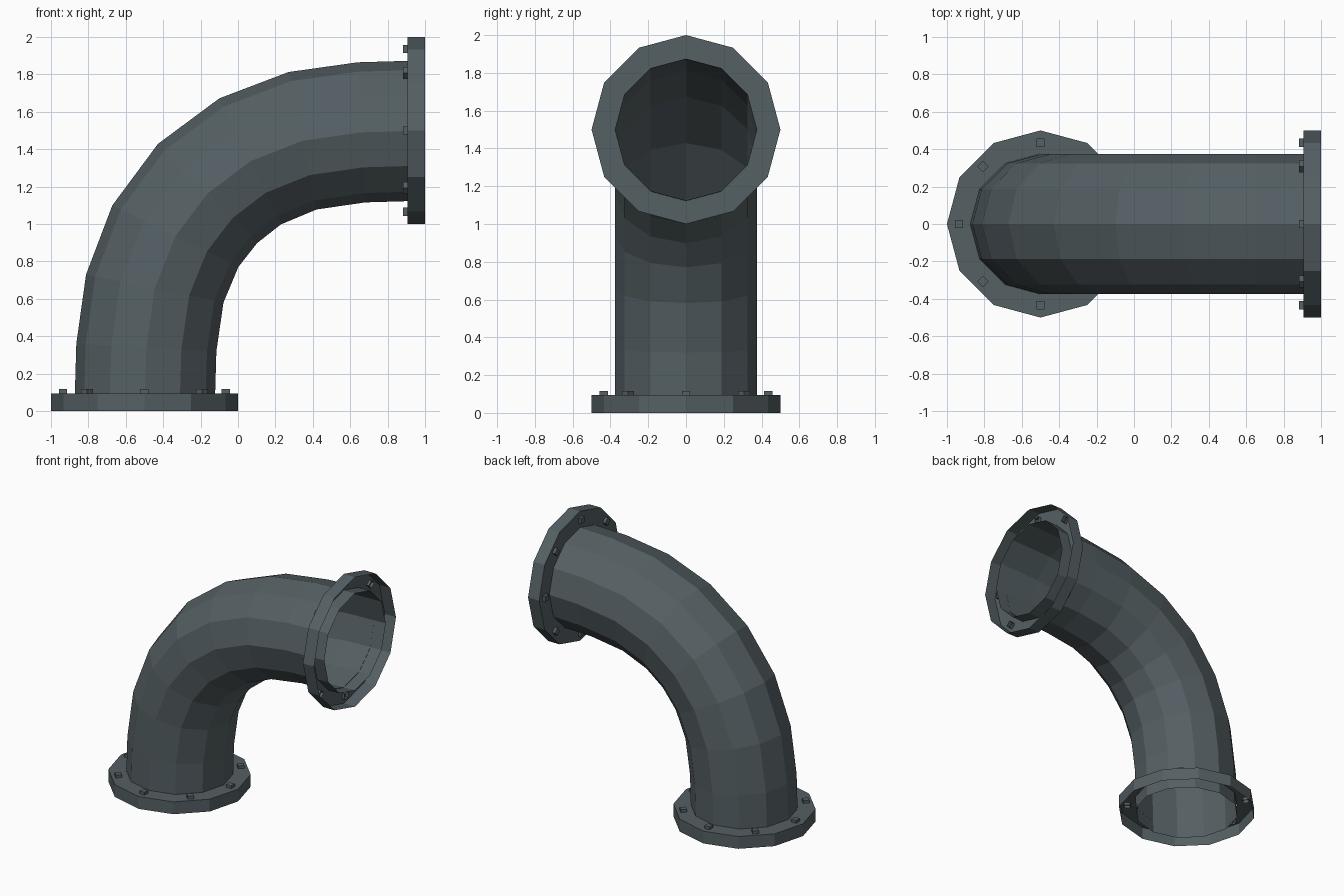
import bpy, bmesh
from math import sin, cos, pi, radians
from mathutils import Vector, Matrix

if "Cube" in bpy.data.objects:
    bpy.data.objects.remove(bpy.data.objects["Cube"])

SIDES, PIPE_R, FLANGE_R, FLANGE_H = 12, 0.375, 0.5, 0.095

mat = bpy.data.materials.new("dark_metal")
mat.diffuse_color = (0.09, 0.115, 0.125, 1)
mat.use_nodes = True
mat.node_tree.nodes["Principled BSDF"].inputs["Base Color"].default_value = mat.diffuse_color


def finish(bm, name, recalc=False):
    if recalc:
        bmesh.ops.recalc_face_normals(bm, faces=bm.faces)
    me = bpy.data.meshes.new(name)
    bm.to_mesh(me)
    bm.free()
    ob = bpy.data.objects.new(name, me)
    me.materials.append(mat)
    bpy.context.collection.objects.link(ob)
    return ob


def add_ring(bm, r, mtx):
    return [bm.verts.new(mtx @ Vector((r * cos(2 * pi * i / SIDES), r * sin(2 * pi * i / SIDES), 0)))
            for i in range(SIDES)]


def bridge(bm, a, b):
    for i in range(SIDES):
        j = (i + 1) % SIDES
        bm.faces.new((a[i], a[j], b[j], b[i]))


# Bent pipe: a path (x, z, tilt) symmetric about the diagonal, open at both ends
half = [(-0.5, 0, 0), (-0.49, 0.34, 3), (-0.445, 0.655, 11.5), (-0.335, 0.935, 26)]
path = half + [(-0.163, 1.163, 45)] + [(1 - z, 1 - x, 90 - t) for x, z, t in reversed(half)]
bm = bmesh.new()
rings = [add_ring(bm, PIPE_R, Matrix.Translation((x, 0, z)) @ Matrix.Rotation(radians(t), 4, 'Y'))
         for x, z, t in path]
for a, b in zip(rings, rings[1:]):
    bridge(bm, a, b)
finish(bm, "bent_pipe")


def flange(name, mtx):
    # Flange: rim wall plus plate around the pipe, hollow towards the open end
    bm = bmesh.new()
    top = mtx @ Matrix.Translation((0, 0, FLANGE_H))
    low, high, inner = add_ring(bm, FLANGE_R, mtx), add_ring(bm, FLANGE_R, top), add_ring(bm, PIPE_R, top)
    bridge(bm, low, high)
    bridge(bm, high, inner)
    finish(bm, name + "_flange")
    # Eight square bolts through the plate, open underneath
    bm = bmesh.new()
    for k in range(8):
        m = (mtx @ Matrix.Rotation(k * pi / 4, 4, 'Z') @ Matrix.Translation((0.435, 0, 0.095))
             @ Matrix.Diagonal((0.044, 0.044, 0.044, 1)))
        bmesh.ops.create_cube(bm, size=1, matrix=m)
    axis = mtx.to_3x3() @ Vector((0, 0, 1))
    bm.normal_update()
    bmesh.ops.delete(bm, geom=[f for f in bm.faces if f.normal.dot(axis) < -0.9], context='FACES')
    finish(bm, name + "_bolts")


flange("lower", Matrix.Translation((-0.5, 0, 0)))
flange("upper", Matrix.Translation((1, 0, 1.5)) @ Matrix.Rotation(-pi / 2, 4, 'Y'))
